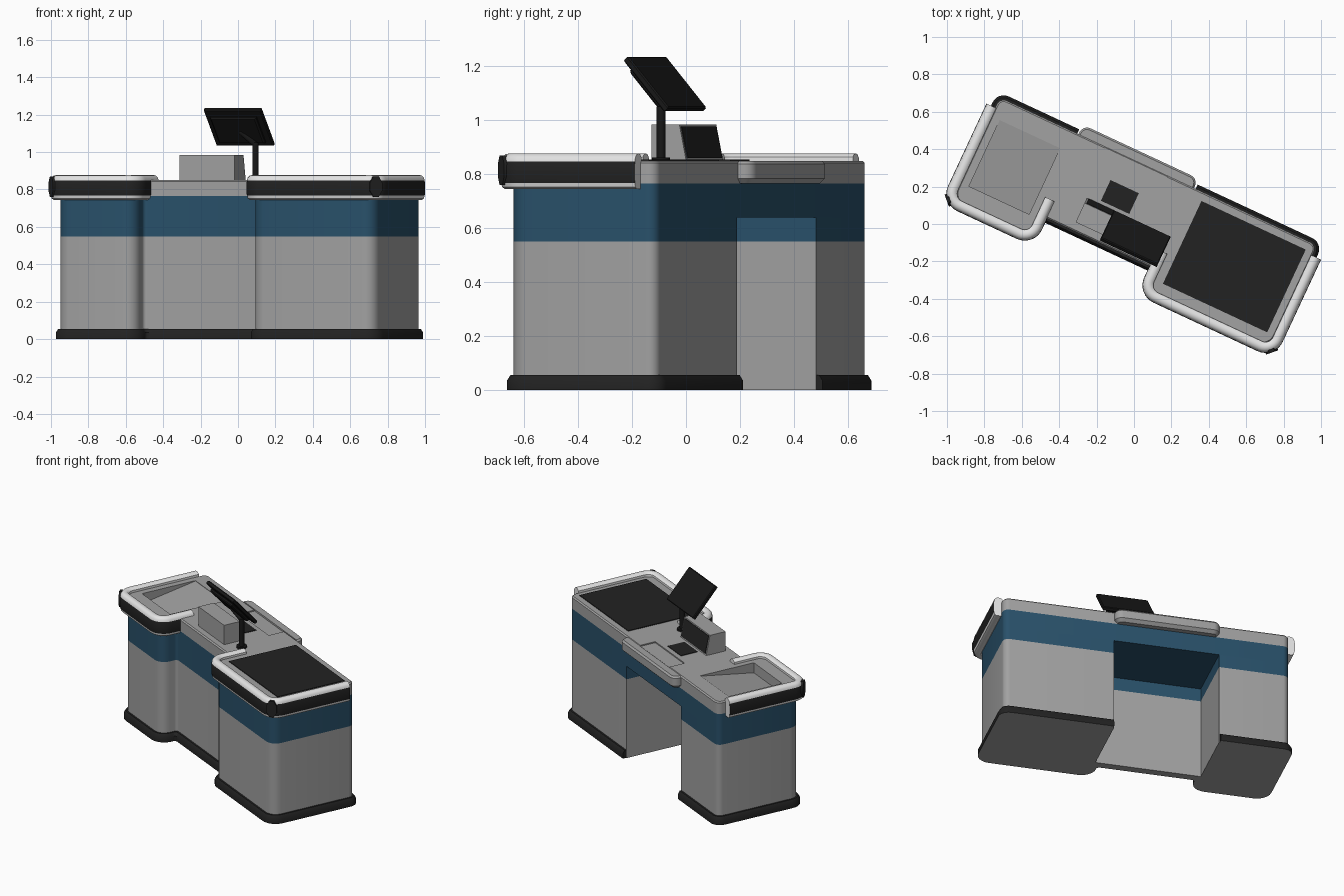
import bpy, bmesh, math
from mathutils import Vector, Matrix

if "Cube" in bpy.data.objects:
    bpy.data.objects.remove(bpy.data.objects["Cube"])

TURN = math.radians(-25)          # whole counter is turned about z


def material(name, r, g, b):
    m = bpy.data.materials.new(name)
    m.diffuse_color = (r, g, b, 1)
    m.use_nodes = True
    m.node_tree.nodes["Principled BSDF"].inputs["Base Color"].default_value = m.diffuse_color
    return m


GREY = material("cabinet grey", .36, .36, .36)
BLUE = material("band blue", .022, .082, .145)
DARK = material("dark trim", .016, .016, .016)
BLACK = material("screen black", .009, .009, .009)
WHITE = material("bumper white", .78, .78, .78)


def rounded(pts, closed=True, n=6):
    """Outline from (x, y, radius) right-angle corners."""
    out = []
    for i, (x, y, r) in enumerate(pts):
        p = Vector((x, y))
        if r <= 0 or (not closed and i in (0, len(pts) - 1)):
            out.append(p)
            continue
        a = (Vector(pts[i - 1][:2]) - p).normalized()
        b = (Vector(pts[(i + 1) % len(pts)][:2]) - p).normalized()
        c = p + (a + b) * r
        for k in range(n + 1):
            t = math.pi / 2 * k / n
            out.append(c - b * r * math.cos(t) - a * r * math.sin(t))
    return out


def loft(name, rings, mats, side=None, rule=None, matrix=None):
    """Skin closed rings and cap both ends; side(k) or rule(face) picks the colour."""
    bm = bmesh.new()
    vs = [[bm.verts.new(p) for p in ring] for ring in rings]
    n = len(rings[0])
    for lo, hi in zip(vs, vs[1:]):
        for k in range(n):
            f = bm.faces.new((lo[k], lo[(k + 1) % n], hi[(k + 1) % n], hi[k]))
            f.material_index = side(k) if side else 0
    bm.faces.new(vs[0][::-1])
    bm.faces.new(vs[-1])
    bmesh.ops.recalc_face_normals(bm, faces=bm.faces)
    if matrix:
        bm.transform(matrix)
    bm.normal_update()
    if rule:
        for f in bm.faces:
            f.material_index = rule(f)
    me = bpy.data.meshes.new(name)
    bm.to_mesh(me)
    bm.free()
    for m in mats:
        me.materials.append(m)
    ob = bpy.data.objects.new(name, me)
    ob.rotation_euler.z = TURN
    bpy.context.collection.objects.link(ob)
    return ob


def stack(name, levels, outline, mats, **kw):
    """Loft an outline(offset) through (z, offset) levels."""
    return loft(name, [[(p.x, p.y, z) for p in outline(d)] for z, d in levels], mats, **kw)


def box(name, u0, u1, v0, v1, z0, z1, mat, bev=0, matrix=None):
    def rect(d):
        return [Vector(p) for p in ((u0 - d, v0 - d), (u1 + d, v0 - d), (u1 + d, v1 + d), (u0 - d, v1 + d))]
    lv = [(z0, 0), (z1, 0)] if not bev else [(z0, -bev), (z0 + bev, 0), (z1 - bev, 0), (z1, -bev)]
    return stack(name, lv, rect, [mat], matrix=matrix)


def rod(name, p, q, r, mat, n=16, sx=1, sy=1):
    p, q = Vector(p), Vector(q)
    rot = (q - p).to_track_quat('Z', 'Y').to_matrix().to_4x4()
    ring = [(r * sx * math.cos(2 * math.pi * (k + .5) / n), r * sy * math.sin(2 * math.pi * (k + .5) / n))
            for k in range(n)]
    rings = [[(x, y, z) for x, y in ring] for z in (0, (q - p).length)]
    return loft(name, rings, [mat], matrix=Matrix.Translation(p) @ rot)


def plan(d, cavity, g=0):
    """Counter plan: two pods joined by a set-back middle, optional knee space."""
    a, b, r = -.475 + d, .215 - d, .07 + d
    pts = [(-.935 - d, -.295 - d, r), (a, -.295 - d, r), (a, -.17 - d, .02), (b, -.17 - d, .02),
           (b, -.295 - d, r), (.935 + d, -.295 - d, r), (.935 + d, .31 + d, .04 + d)]
    if cavity:
        pts += [(.215 + g, .31 + d, 0), (.215 + g, -.14 - g, 0), (-.475 - g, -.14 - g, 0), (-.475 - g, .31 + d, 0)]
    return rounded(pts + [(-.935 - d, .31 + d, .04 + d)])


def band(f):
    return 1 if .55 < f.calc_center_median().z < .765 else 0


# cabinet below the knee-space ceiling, and skirting round its foot
stack("cabinet", [(0, 0), (.55, 0), (.64, 0)], lambda d: plan(d, True), [GREY, BLUE], rule=band)
stack("skirting", [(0, .025), (.035, .025), (.055, .012)], lambda d: plan(d, True, .004),
      [DARK, GREY], rule=lambda f: 1 if f.normal.z < -.9 else 0)

# counter deck with a sloping tray and a shallow keyboard recess
deck = stack("counter_deck", [(.64, 0), (.765, 0), (.842, 0), (.85, -.008)],
             lambda d: plan(d, False), [GREY, BLUE], rule=band)
wedge = [(.2, .847), (-.19, .78), (-.19, .9), (.2, .9)]
cutters = [loft("tray_cutter", [[(u, v, z) for v, z in wedge] for u in (-.885, -.53)], [GREY]),
           box("recess_cutter", -.316, .056, .192, .305, .842, .9, GREY)]
for c in cutters:
    c.hide_render = True
    m = deck.modifiers.new("cut", 'BOOLEAN')
    m.operation, m.object, m.solver = 'DIFFERENCE', c, 'EXACT'
bpy.context.view_layer.update()
cut = bpy.data.meshes.new_from_object(deck.evaluated_get(bpy.context.evaluated_depsgraph_get()))
deck.modifiers.clear()
deck.data = cut
for f in cut.polygons:
    f.material_index = 1 if .55 < f.center.z < .765 else 0
for c in cutters:
    bpy.data.objects.remove(c)

# rounded shelf lip on the operator side
stack("shelf_lip", [(.765, -.02), (.785, 0), (.838, 0), (.85, -.01)],
      lambda d: rounded([(-.472 - d, .309, 0), (.21 + d, .309, 0),
                         (.21 + d, .365 + d, .045 + d), (-.472 - d, .365 + d, .045 + d)]), [GREY])

# bumper rails round each pod: white rail with a dark strip on the outside
PROFILE = [(-.008, .755), (.004, .745), (.034, .745), (.045, .752), (.049, .767), (.052, .78), (.052, .835),
           (.049, .848), (.046, .862), (.034, .874), (.02, .877), (.004, .874), (-.006, .864)]


def rail(name, u0, u1, v_start, v_end):
    paths = [rounded([(u0 - o, v_start, 0), (u0 - o, -.285 - o, .05 + o), (u1 + o, -.285 - o, .05 + o),
                      (u1 + o, v_end, 0)], False, 8) for o, z in PROFILE]
    rings = [[(paths[k][i].x, paths[k][i].y, PROFILE[k][1]) for k in range(len(PROFILE))]
             for i in range(len(paths[0]))]
    loft(name, rings, [WHITE, DARK], side=lambda k: 1 if k in (4, 5, 6) else 0)


rail("left_bumper", -.935, -.485, .25, -.07)
rail("right_bumper", .222, .935, -.07, .25)
for s, name in ((-1, "left"), (1, "right")):
    rod(name + "_corner_guard", (s * .925, -.275, .815), (s * .96, -.31, .815), .06, DARK, 8, .62, 1)

# belt mat and scanner plate
box("belt_mat", .275, .89, -.224, .264, .848, .855, DARK)
box("scanner_plate", -.213, -.046, .038, .16, .848, .854, DARK)

# receipt printer with a slanted dark face
side = [(-.123, .85), (.018, .85), (-.01, .985), (-.123, .985)]
loft("printer", [[(u, v, z) for v, z in side] for u in (-.287, .037)], [GREY])
face = [(.016, .86), (.021, .86), (-.006, .978), (-.011, .978)]
loft("printer_face", [[(u, v, z) for v, z in face] for u in (-.277, .027)], [DARK])

# tilted monitor on a pole
up = Vector((0, -.659, .754)).normalized()
back = Vector((1, 0, 0)).cross(up)
tilt = Matrix((Vector((1, 0, 0)), up, back)).transposed().to_4x4()
tilt = Matrix.Translation((.039, -.067, 1.135)) @ tilt
box("monitor_panel", -.168, .168, -.126, .126, -.012, .014, BLACK, .005, tilt)
box("monitor_back", -.135, .135, -.09, .09, .01, .036, BLACK, .008, tilt)
rod("monitor_pole", (.124, -.045, .85), (.124, -.045, 1.05), .017, BLACK)
rod("monitor_arm", (.124, -.045, 1.04), (.05, -.08, 1.11), .015, BLACK)
rod("pole_foot", (.124, -.045, .848), (.124, -.045, .862), .034, BLACK)

for ob in list(bpy.context.scene.objects):
    bpy.ops.object.select_all(action='DESELECT')
    ob.select_set(True)
    bpy.context.view_layer.objects.active = ob
    bpy.ops.object.shade_smooth_by_angle(angle=math.radians(35))
